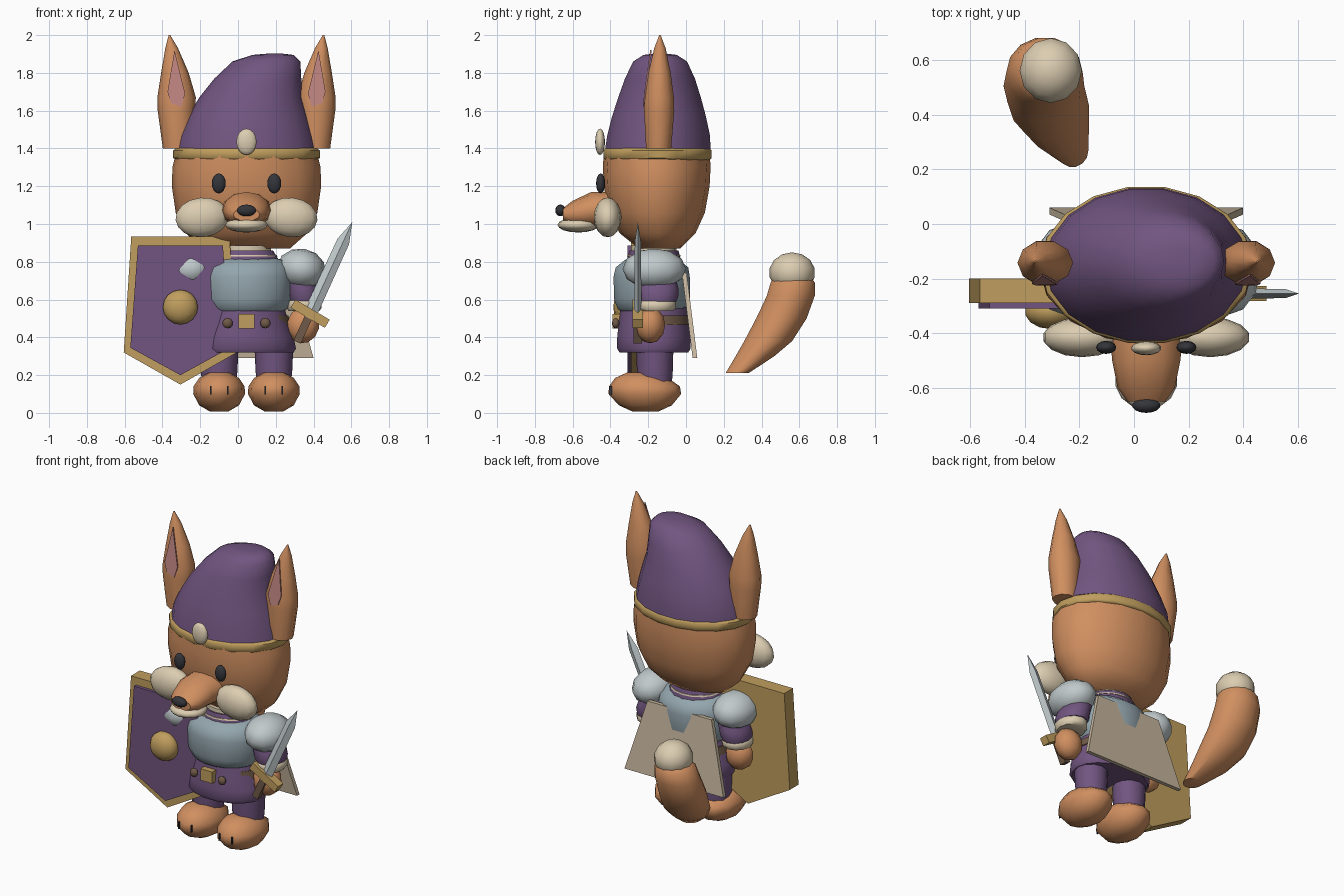
import bpy, bmesh, math
from mathutils import Matrix, Vector

CX = 0.045  # centre line of the figure


def mat(name, r, g, b):
    m = bpy.data.materials.new(name)
    lin = lambda c: ((c / 255 + 0.055) / 1.055) ** 2.4
    m.diffuse_color = (lin(r), lin(g), lin(b), 1)
    return m


ORANGE = mat("fox_orange", 208, 143, 96)
PURPLE = mat("plum_purple", 113, 85, 128)
GOLD = mat("gold", 192, 158, 94)
CREAM = mat("cream", 220, 205, 177)
TAN = mat("cape_tan", 198, 182, 157)
BLACK = mat("black", 52, 53, 58)
STEEL = mat("blue_steel", 148, 166, 174)
SILVER = mat("silver", 192, 201, 203)
BROWN = mat("brown", 112, 90, 72)
PINK = mat("ear_pink", 190, 132, 128)


def finish(name, bm, material, angle=50):
    """Smooth the faces, keep sharp edges and link the object."""
    bmesh.ops.recalc_face_normals(bm, faces=bm.faces)
    for f in bm.faces:
        f.smooth = True
    for e in bm.edges:
        e.smooth = e.calc_face_angle(0) < math.radians(angle)
    me = bpy.data.meshes.new(name)
    bm.to_mesh(me)
    bm.free()
    me.materials.append(material)
    ob = bpy.data.objects.new(name, me)
    bpy.context.collection.objects.link(ob)
    return ob


def loft(name, rings, material, n=16, axis="z", angle=50):
    """Elliptic rings: (z, cx, cy, rx, ry), or (y, cx, cz, rx, rz) along y."""
    bm = bmesh.new()
    loops = []
    for h, a, b, ra, rb in rings:
        loop = []
        for i in range(n):
            t = math.tau * i / n
            u, v = a + ra * math.cos(t), b + rb * math.sin(t)
            loop.append(bm.verts.new((u, v, h) if axis == "z" else (u, h, v)))
        loops.append(loop)
    for p, q in zip(loops, loops[1:]):
        for i in range(n):
            j = (i + 1) % n
            bm.faces.new((p[i], p[j], q[j], q[i]))
    bm.faces.new(loops[0])
    bm.faces.new(loops[-1])
    return finish(name, bm, material, angle)


def ball(name, c, r, material, seg=14, rings=8, tilt=0):
    bm = bmesh.new()
    m = (Matrix.Translation(c) @ Matrix.Rotation(tilt, 4, "Y")
         @ Matrix.Diagonal((*r, 1)))
    bmesh.ops.create_uvsphere(bm, u_segments=seg, v_segments=rings, radius=1, matrix=m)
    return finish(name, bm, material, 60)


def box(name, c, size, material, tilt=0):
    bm = bmesh.new()
    m = (Matrix.Translation(c) @ Matrix.Rotation(tilt, 4, "Y")
         @ Matrix.Diagonal((*size, 1)))
    bmesh.ops.create_cube(bm, size=1, matrix=m)
    return finish(name, bm, material, 30)


def plate(name, pts, y0, y1, material):
    """Extrude an x-z outline from y0 to y1."""
    bm = bmesh.new()
    f = bm.faces.new([bm.verts.new((x, y0, z)) for x, z in pts])
    ext = bmesh.ops.extrude_face_region(bm, geom=[f])["geom"]
    for v in ext:
        if isinstance(v, bmesh.types.BMVert):
            v.co.y = y1
    return finish(name, bm, material, 30)


# Head, hat and hat trim
Y = -0.155
loft("head", [(0.87, CX, -0.14, 0.23, 0.11), (0.95, CX, -0.15, 0.32, 0.20),
              (1.06, CX, Y, 0.375, 0.255), (1.2, CX, Y, 0.395, 0.28),
              (1.3, CX, Y, 0.392, 0.285), (1.39, CX, Y, 0.37, 0.28)], ORANGE)
loft("hat", [(1.38, CX, -0.15, 0.375, 0.285), (1.47, CX, -0.145, 0.358, 0.276),
             (1.57, 0.055, -0.143, 0.32, 0.252), (1.67, 0.07, -0.14, 0.275, 0.222),
             (1.77, 0.105, -0.138, 0.23, 0.188), (1.86, 0.15, -0.137, 0.18, 0.145),
             (1.895, 0.185, -0.137, 0.11, 0.09), (1.902, 0.195, -0.137, 0.04, 0.035)], PURPLE, 18)
loft("hat_band", [(1.34, CX, -0.15, 0.375, 0.28), (1.35, CX, -0.15, 0.388, 0.29),
                  (1.39, CX, -0.15, 0.388, 0.29), (1.402, CX, -0.15, 0.37, 0.28)], GOLD, 18)
ball("hat_gem", (CX, -0.455, 1.435), (0.055, 0.026, 0.07), CREAM)

# Face
loft("snout", [(-0.38, CX, 1.07, 0.135, 0.10), (-0.50, CX, 1.075, 0.125, 0.095),
               (-0.60, CX, 1.055, 0.105, 0.068), (-0.65, CX, 1.05, 0.07, 0.035)],
     ORANGE, 12, "y")
ball("jaw", (CX, -0.57, 0.995), (0.115, 0.11, 0.04), CREAM)
ball("nose", (CX, -0.665, 1.072), (0.052, 0.027, 0.031), BLACK)

# Paired parts, mirrored about the centre line
for side, s in (("left", -1), ("right", 1)):
    X = lambda d: CX + s * d
    ball(side + "_eye", (X(0.147), -0.452, 1.215), (0.037, 0.024, 0.053), BLACK, 12)
    ball(side + "_cheek", (X(0.235), -0.415, 1.035), (0.145, 0.073, 0.105), CREAM, tilt=s * 0.1)
    loft(side + "_ear", [(1.40, X(0.36), -0.145, 0.083, 0.07), (1.60, X(0.372), -0.142, 0.098, 0.084),
                         (1.67, X(0.37), -0.142, 0.102, 0.082), (1.80, X(0.379), -0.14, 0.073, 0.062),
                         (1.93, X(0.396), -0.138, 0.034, 0.032), (2.0, X(0.408), -0.138, 0.004, 0.004)],
         ORANGE, 10)
    plate(side + "_inner_ear", [(X(0.381), 1.92), (X(0.418), 1.70), (X(0.40), 1.64),
                                (X(0.345), 1.62), (X(0.325), 1.69)], -0.226, -0.218, PINK)
    # Lean the inner ear back onto the ear
    ob = bpy.data.objects[side + "_inner_ear"]
    for v in ob.data.vertices:
        v.co.y += max(0, v.co.z - 1.66) * 0.14

    # Arms
    ball(side + "_pauldron", (X(0.29), -0.168, 0.762), (0.13, 0.168, 0.108), SILVER, 12, 6, s * 0.15)
    loft(side + "_sleeve", [(0.59, X(0.305), -0.155, 0.085, 0.105), (0.62, X(0.30), -0.155, 0.094, 0.115),
                            (0.66, X(0.29), -0.155, 0.09, 0.115), (0.74, X(0.25), -0.16, 0.085, 0.10)],
         PURPLE, 12)
    loft(side + "_cuff", [(0.54, X(0.305), -0.16, 0.082, 0.09), (0.555, X(0.305), -0.16, 0.092, 0.105),
                          (0.585, X(0.305), -0.16, 0.092, 0.107), (0.60, X(0.30), -0.16, 0.08, 0.095)],
         CREAM, 12)
    ball(side + "_hand", (X(0.30), -0.19, 0.465), (0.09, 0.08, 0.098), ORANGE, 10, 6, s * 0.2)

    # Legs and feet
    loft(side + "_leg", [(0.15, X(0.145), -0.165, 0.09, 0.09), (0.22, X(0.145), -0.165, 0.097, 0.095),
                         (0.40, X(0.145), -0.165, 0.105, 0.10)], PURPLE, 12)
    loft(side + "_foot", [(0.008, X(0.145), -0.215, 0.05, 0.07), (0.04, X(0.145), -0.215, 0.105, 0.14),
                          (0.10, X(0.145), -0.218, 0.137, 0.192), (0.14, X(0.145), -0.22, 0.135, 0.188),
                          (0.185, X(0.145), -0.235, 0.105, 0.14), (0.215, X(0.145), -0.25, 0.05, 0.06)],
         ORANGE, 12, angle=60)
    for t in (-0.045, 0.045):
        box(side + "_toe_line", (X(0.145) + t, -0.398, 0.12), (0.007, 0.012, 0.045), BLACK)
    ball(side + "_belt_pouch", (X(0.10), -0.372, 0.475), (0.028, 0.02, 0.028), BROWN, 8, 5)

# Torso, tunic, armour
B = -0.17
loft("neck", [(0.84, CX, B, 0.13, 0.12), (0.885, CX, B, 0.13, 0.12)], CREAM)
loft("collar", [(0.76, CX, B, 0.185, 0.15), (0.82, CX, B, 0.165, 0.14), (0.86, CX, B, 0.14, 0.13)], PURPLE)
loft("collar_stripe", [(0.828, CX, B, 0.164, 0.142), (0.837, CX, B, 0.16, 0.14)], CREAM)
loft("breastplate", [(0.525, CX, -0.18, 0.18, 0.15), (0.55, CX, -0.18, 0.215, 0.185),
                     (0.60, CX, -0.18, 0.24, 0.203), (0.72, CX, -0.182, 0.245, 0.205),
                     (0.77, CX, -0.18, 0.235, 0.195), (0.81, CX, -0.18, 0.195, 0.145),
                     (0.82, CX, -0.18, 0.15, 0.10)], STEEL, 18)
loft("tunic", [(0.32, CX, B, 0.25, 0.185), (0.34, CX, B, 0.262, 0.197), (0.40, CX, B, 0.25, 0.197),
               (0.47, CX, B, 0.225, 0.19), (0.56, CX, B, 0.20, 0.18)], PURPLE, 18)
loft("belt", [(0.465, CX, -0.162, 0.232, 0.187), (0.515, CX, -0.162, 0.222, 0.184)], BROWN, 18)
box("buckle", (CX, -0.37, 0.485), (0.085, 0.04, 0.075), GOLD)

# Cape: a thin sloping trapezoid
cape = plate("cape", [(-0.31, 0.29), (0.40, 0.29), (0.275, 0.74), (-0.185, 0.74)], 0.035, 0.06, TAN)
for v in cape.data.vertices:
    v.co.y -= (v.co.z - 0.29) * 0.125

# Shield, front panel and boss
SX = -0.305


def shield_outline(top_w, low_w, top, low, tip):
    return [(SX - top_w, top), (SX - low_w, low), (SX, tip), (SX + low_w, low), (SX + top_w, top)]


plate("shield", shield_outline(0.26, 0.30, 0.935, 0.32, 0.15), -0.29, -0.20, GOLD)
plate("shield_panel", shield_outline(0.225, 0.265, 0.885, 0.345, 0.20), -0.31, -0.285, PURPLE)
ball("shield_boss", (SX, -0.32, 0.56), (0.095, 0.065, 0.092), GOLD)

# Sword, leaning outwards in the right hand
lean = math.atan2(0.22, 0.48)
d = Vector((math.sin(lean), 0, math.cos(lean)))
side_dir = Vector((math.cos(lean), 0, -math.sin(lean)))
o = Vector((0.382, -0.255, 0.525))
bm = bmesh.new()
rows = []
for along, w, t in ((0, 0.036, 0.02), (0.42, 0.034, 0.016)):
    c = o + d * along
    rows.append([bm.verts.new(c + side_dir * a * w + Vector((0, b * t, 0)))
                 for a, b in ((1, 0), (0, 1), (-1, 0), (0, -1))])
tip = bm.verts.new((0.605, -0.255, 1.01))
for i in range(4):
    j = (i + 1) % 4
    bm.faces.new((rows[0][i], rows[0][j], rows[1][j], rows[1][i]))
    bm.faces.new((rows[1][i], rows[1][j], tip))
bm.faces.new(rows[0])
finish("sword_blade", bm, SILVER, 20)
box("sword_guard", o, (0.21, 0.055, 0.05), GOLD, lean + 0.1)
box("sword_grip", o - d * 0.085, (0.042, 0.045, 0.16), BROWN, lean)

# Tail and pale tip
loft("tail", [(0.21, -0.225, 0.27, 0.058, 0.062), (0.30, -0.28, 0.365, 0.115, 0.105),
              (0.38, -0.31, 0.435, 0.145, 0.13), (0.50, -0.33, 0.505, 0.148, 0.137),
              (0.62, -0.328, 0.555, 0.14, 0.13), (0.69, -0.32, 0.565, 0.125, 0.12),
              (0.73, -0.31, 0.565, 0.09, 0.09)], ORANGE, 14)
ball("tail_tip", (-0.305, 0.562, 0.742), (0.117, 0.122, 0.108), CREAM, 12, 7)
